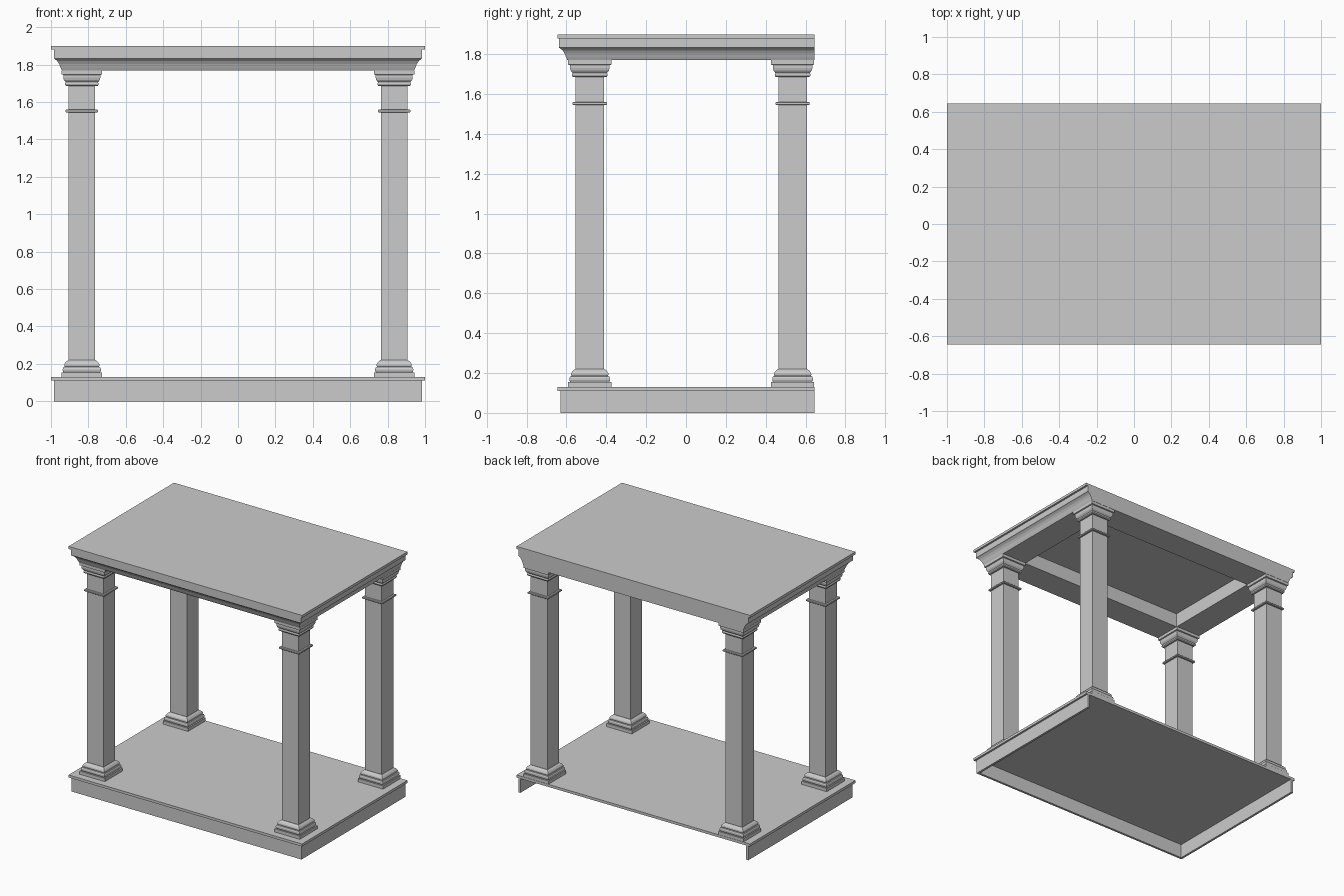
import bpy, bmesh

if "Cube" in bpy.data.objects:
    bpy.data.objects.remove(bpy.data.objects["Cube"])

grey = bpy.data.materials.new("plain grey")
grey.diffuse_color = (0.6, 0.6, 0.6, 1)
grey.use_nodes = True
grey.node_tree.nodes["Principled BSDF"].inputs["Base Color"].default_value = grey.diffuse_color


def loft(name, rects, closed=False):
    """Skin a list of rectangles (x0, x1, y0, y1, z); cap the ends or close the loop."""
    bm = bmesh.new()
    rings = [[bm.verts.new(p) for p in ((x0, y0, z), (x1, y0, z), (x1, y1, z), (x0, y1, z))]
             for x0, x1, y0, y1, z in rects]
    pairs = list(zip(rings, rings[1:]))
    if closed:
        pairs.append((rings[-1], rings[0]))
    else:
        bm.faces.new(rings[0][::-1])
        bm.faces.new(rings[-1])
    for a, b in pairs:
        for i in range(4):
            j = (i + 1) % 4
            bm.faces.new((a[i], a[j], b[j], b[i]))
    bmesh.ops.recalc_face_normals(bm, faces=bm.faces)
    mesh = bpy.data.meshes.new(name)
    bm.to_mesh(mesh)
    bm.free()
    mesh.materials.append(grey)
    ob = bpy.data.objects.new(name, mesh)
    bpy.context.collection.objects.link(ob)
    return ob


def box(name, x0, x1, y0, y1, z0, z1):
    return loft(name, [(x0, x1, y0, y1, z0), (x0, x1, y0, y1, z1)])


def square_stack(name, cx, cy, profile):
    """Square moulding from (half width, height) points."""
    return loft(name, [(cx - r, cx + r, cy - r, cy + r, z) for r, z in profile])


BACK = 0.645

# Base skirt: front and two sides, open at the back and below
box("skirt_front", -0.985, 0.985, -0.63, -0.612, 0, 0.11)
for side, s in (("left", -1), ("right", 1)):
    xs = sorted((s * 0.985, s * 0.967))
    box("skirt_" + side, *xs, -0.612, BACK, 0, 0.11)

# Floor boards: front board, side boards and centre panel
box("floor_front_board", -1, 1, -BACK, -0.325, 0.11, 0.13)
box("floor_centre_panel", -0.68, 0.68, -0.325, BACK, 0.11, 0.13)
for side, s in (("left", -1), ("right", 1)):
    xs = sorted((s * 0.68, s))
    box("floor_board_" + side, *xs, -0.325, BACK, 0.11, 0.13)

# Columns: stepped base, plain shaft, thin collar and stepped capital
base = [(0.108, 0.13), (0.108, 0.155), (0.098, 0.155), (0.102, 0.164), (0.102, 0.174),
        (0.098, 0.183), (0.091, 0.185), (0.094, 0.192), (0.093, 0.2), (0.086, 0.21), (0.074, 0.22)]
capital = [(0.074, 1.685), (0.084, 1.685), (0.089, 1.692), (0.089, 1.7), (0.086, 1.706),
           (0.089, 1.709), (0.096, 1.718), (0.099, 1.73), (0.099, 1.745),
           (0.108, 1.748), (0.108, 1.77)]
for side, cx in (("left", -0.835), ("right", 0.835)):
    for end, cy in (("front", -0.483), ("back", 0.535)):
        tag = f"_{end}_{side}"
        square_stack("column_base" + tag, cx, cy, base)
        square_stack("column_shaft" + tag, cx, cy, [(0.0715, 0.2), (0.0715, 1.7)])
        square_stack("column_collar" + tag, cx, cy,
                     [(0.083, 1.545), (0.086, 1.548), (0.086, 1.557), (0.083, 1.56)])
        square_stack("column_capital" + tag, cx, cy, capital)

# Beam frame with a coved crown on the front and sides, flat at the back
crown = [(0, 1.77), (0.007, 1.785), (0.014, 1.803), (0.024, 1.819), (0.037, 1.83),
         (0.043, 1.833), (0.043, 1.88)]
frame = [(-0.942 - o, 0.942 + o, -0.595 - o, BACK, z) for o, z in crown]
frame += [(-0.727, 0.727, -0.38, 0.43, z) for z in (1.88, 1.77)]
loft("crown_beam_frame", frame, closed=True)

# Top slab
box("top_slab", -1, 1, -BACK, BACK, 1.88, 1.90)
